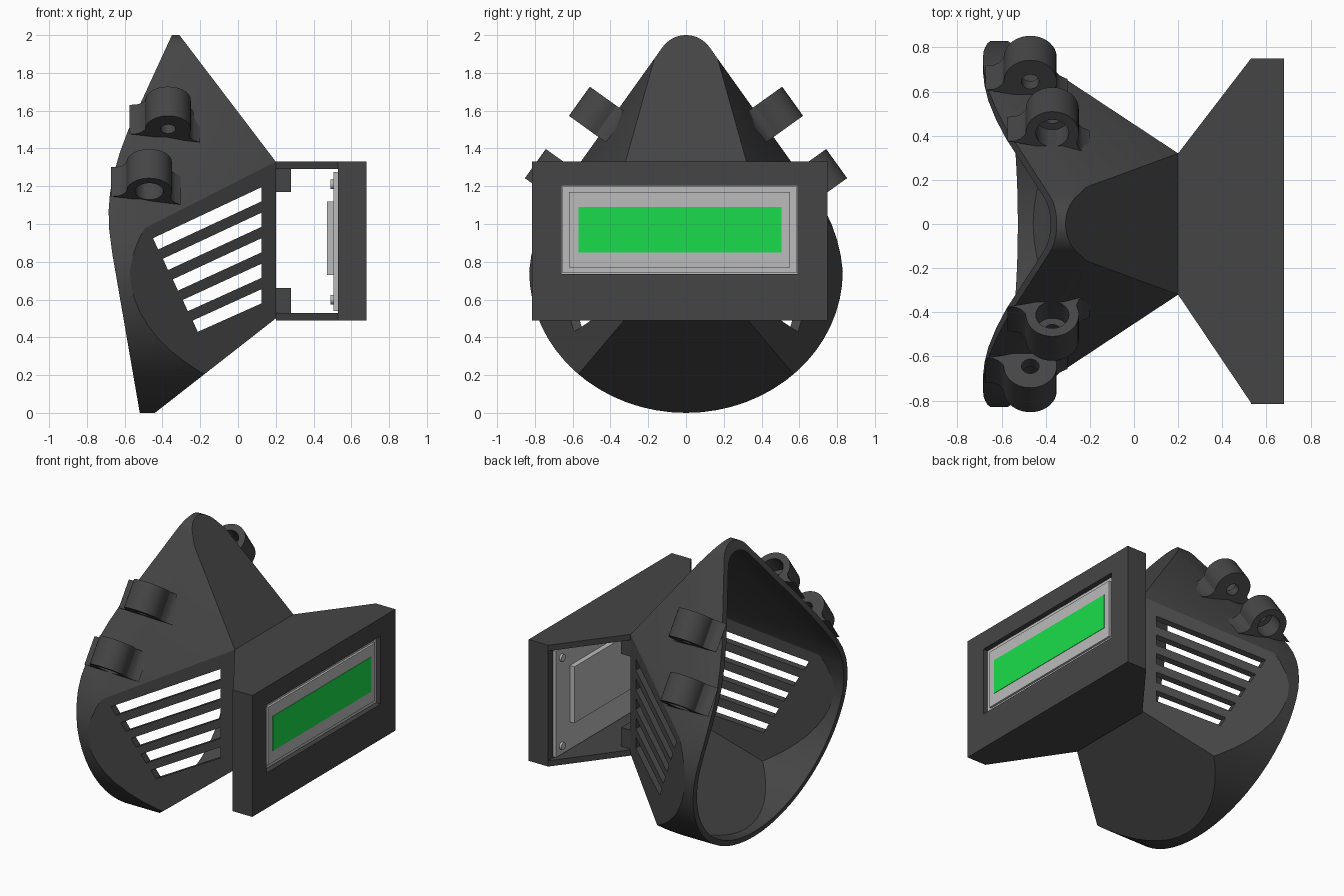
import bpy, bmesh, math
from mathutils import Vector, Matrix

if "Cube" in bpy.data.objects:
    bpy.data.objects.remove(bpy.data.objects["Cube"])


def material(name, col):
    m = bpy.data.materials.new(name)
    m.diffuse_color = (*col, 1)
    m.use_nodes = True
    m.node_tree.nodes["Principled BSDF"].inputs["Base Color"].default_value = m.diffuse_color
    return m


DARK = material("dark_plastic", (0.06, 0.06, 0.06))
LIGHT = material("light_grey", (0.5, 0.5, 0.5))
GREEN = material("green_screen", (0.01, 0.72, 0.07))


def finish(bm, name, mat=DARK):
    bmesh.ops.recalc_face_normals(bm, faces=bm.faces[:])
    me = bpy.data.meshes.new(name)
    bm.to_mesh(me)
    bm.free()
    me.materials.append(mat)
    ob = bpy.data.objects.new(name, me)
    bpy.context.collection.objects.link(ob)
    return ob


def prism_bm(pts, axis, a, b):
    """Extrude a 2D polygon along an axis from a to b."""
    place = {"x": lambda u, v, t: (t, u, v),
             "y": lambda u, v, t: (u, t, v),
             "z": lambda u, v, t: (u, v, t)}[axis]
    bm = bmesh.new()
    lo = [bm.verts.new(place(u, v, a)) for u, v in pts]
    hi = [bm.verts.new(place(u, v, b)) for u, v in pts]
    bm.faces.new(lo)
    bm.faces.new(hi)
    n = len(pts)
    for i in range(n):
        j = (i + 1) % n
        bm.faces.new((lo[i], lo[j], hi[j], hi[i]))
    return bm


def prism(name, pts, axis, a, b, mat=DARK):
    return finish(prism_bm(pts, axis, a, b), name, mat)


def box(name, x0, x1, y0, y1, z0, z1, mat=DARK):
    return prism(name, [(x0, y0), (x1, y0), (x1, y1), (x0, y1)], "z", z0, z1, mat)


def circle(r, n=32):
    return [(r * math.cos(2 * math.pi * i / n), r * math.sin(2 * math.pi * i / n)) for i in range(n)]


def cut(ob, cutter):
    mod = ob.modifiers.new("cut", "BOOLEAN")
    mod.operation = "DIFFERENCE"
    mod.solver = "EXACT"
    mod.object = cutter
    bpy.context.view_layer.objects.active = ob
    bpy.ops.object.modifier_apply(modifier=mod.name)
    bpy.data.objects.remove(cutter)


def smooth(ob, angle=25):
    bpy.ops.object.select_all(action="DESELECT")
    ob.select_set(True)
    bpy.context.view_layer.objects.active = ob
    bpy.ops.object.shade_smooth_by_angle(angle=math.radians(angle))


# Teardrop face outline in (y, z), right half then mirrored
half = []
for i in range(17):                                   # rounded chin
    t = math.radians(-90 + 90 * i / 16)
    half.append((0.83 * math.cos(t), 0.75 + 0.75 * math.sin(t)))
for i in range(1, 7):                                 # cheek
    t = math.radians(35.5 * i / 6)
    r = 0.83 - 0.04 * i / 6
    half.append((r * math.cos(t), 0.75 + r * math.sin(t)))
for i in range(9):                                    # nose tip
    t = math.radians(35.5 + 54.5 * i / 8)
    half.append((0.153 * math.cos(t), 1.847 + 0.153 * math.sin(t)))
half[0], half[-1] = (0, 0), (0, 2)
outline = half + [(-y, z) for y, z in half[-2:0:-1]]

# Facet planes of the mask: point and outward normal
P = Vector((0.2, 0.32, 1.33))
up_n = -Vector((-0.38, -0.14, 0.5)).cross(Vector((-0.69, 0.455, -0.35)))
planes = [(Vector((0.2, 0, 1)), Vector((1, 0, 0))),
          (Vector((0.2, 0, 0.5)), Vector((0.5, 0, -0.64))),
          (P, Vector((0.67, 0, 0.51)))]
for s in (1, -1):
    p = Vector((P.x, s * P.y, P.z))
    planes.append((p, Vector((0.66, s, 0))))
    planes.append((p, Vector((up_n.x, s * up_n.y, up_n.z))))

# Curved rear rim in (x, z)
rim = [(-0.52, 0), (-0.665, 0.84), (-0.682, 0.97), (-0.685, 1.07), (-0.678, 1.16),
       (-0.66, 1.26), (-0.625, 1.38), (-0.58, 1.5), (-0.35, 2)]
rim_planes = [(Vector((x0, 0, z0)), Vector((z0 - z1, 0, x1 - x0)))
              for (x0, z0), (x1, z1) in zip(rim, rim[1:])]


def convex(name, pts, cuts, inset=0.0):
    bm = prism_bm(pts, "x", -1.0, 0.4)
    for co, no in cuts:
        n = no.normalized()
        bmesh.ops.bisect_plane(bm, geom=bm.verts[:] + bm.edges[:] + bm.faces[:], dist=1e-5,
                               plane_co=co - n * inset, plane_no=n, clear_outer=True)
        bmesh.ops.holes_fill(bm, edges=[e for e in bm.edges if e.is_boundary])
    return finish(bm, name)


# Hollow mask shell
mask = convex("mask_shell", outline, planes + rim_planes)
inner = [(y * 0.95, 0.75 + (z - 0.75) * 0.95) for y, z in outline]
cut(mask, convex("hollow_cutter", inner, planes, 0.04))

# Slanted vent slots through both cheeks
for i in range(5):
    zr = 1.195 - 0.135 * i
    xl = -0.45 + 0.0525 * i
    zl = 0.925 - 0.109 * i
    cut(mask, prism("slot_cutter", [(xl, zl), (0.125, zr), (0.125, zr - 0.075),
                                    (xl + 0.027, zl - 0.06)], "y", -1, 1))
smooth(mask)

# Strap lugs, mirrored to both sides
a = Vector((0, 0.58, -0.81)).normalized()
n = Vector((0.2, 0.8, 0.57))
n = (n - a * n.dot(a)).normalized()
w = n.cross(a)
flare = [(0.118, -0.03), (0.135, -0.06), (0.155, -0.075), (0.19, -0.085)]
arc = [(0.12 * math.cos(math.radians(t)), 0.12 * math.sin(math.radians(t))) for t in range(0, 181, 9)]
lug_pts = flare[::-1] + arc + [(-x, y) for x, y in flare]
for name, loc, end in (("upper_strap_lug", (-0.37, 0.467, 1.58), -1),
                       ("lower_strap_lug", (-0.47, 0.70, 1.25), 1)):
    lug = prism(name, lug_pts, "z", -0.095, 0.095)
    cut(lug, prism("bore_cutter", circle(0.04), "z", -0.2, 0.2))
    cut(lug, prism("counterbore_cutter", circle(0.075), "z", *sorted((end * 0.2, end * -0.035))))
    m = Matrix((w, n, a)).transposed().to_4x4()
    m.translation = loc
    lug.data.transform(m)
    smooth(lug, 30)
    mir = lug.modifiers.new("mirror", "MIRROR")
    mir.use_axis = (False, True, False)

# Open-sided display housing
wedge = [(0.2, -0.32), (0.2, 0.32), (0.53, 0.75), (0.53, -0.81)]
prism("housing_top", wedge, "z", 1.29, 1.33)
prism("housing_bottom", wedge, "z", 0.49, 0.53)
frame = box("display_frame", 0.53, 0.68, -0.815, 0.75, 0.49, 1.33)
cut(frame, box("window_cutter", 0.4, 0.8, -0.66, 0.59, 0.735, 1.205))
for y in (-0.25, 0.25):
    box("upper_corner_block", 0.19, 0.28, y - 0.06, y + 0.06, 1.17, 1.295)
    box("lower_corner_block", 0.19, 0.28, y - 0.06, y + 0.06, 0.525, 0.66)

# Display module: board, rear block, bezel and screen
box("circuit_board", 0.505, 0.53, -0.76, 0.70, 0.54, 1.275, LIGHT)
box("rear_block", 0.47, 0.505, -0.62, 0.55, 0.73, 1.12, LIGHT)
box("display_body", 0.53, 0.65, -0.655, 0.585, 0.74, 1.20, LIGHT)
bezel = box("bezel", 0.65, 0.665, -0.62, 0.55, 0.77, 1.17, LIGHT)
box("screen", 0.655, 0.668, -0.57, 0.505, 0.85, 1.09, GREEN)
for y, z in ((-0.70, 0.60), (0.64, 0.60), (-0.70, 1.21), (0.64, 1.21)):
    screw = prism("board_screw", [(y + u, z + v) for u, v in circle(0.025, 16)], "x", 0.49, 0.51, LIGHT)
    smooth(screw, 30)
